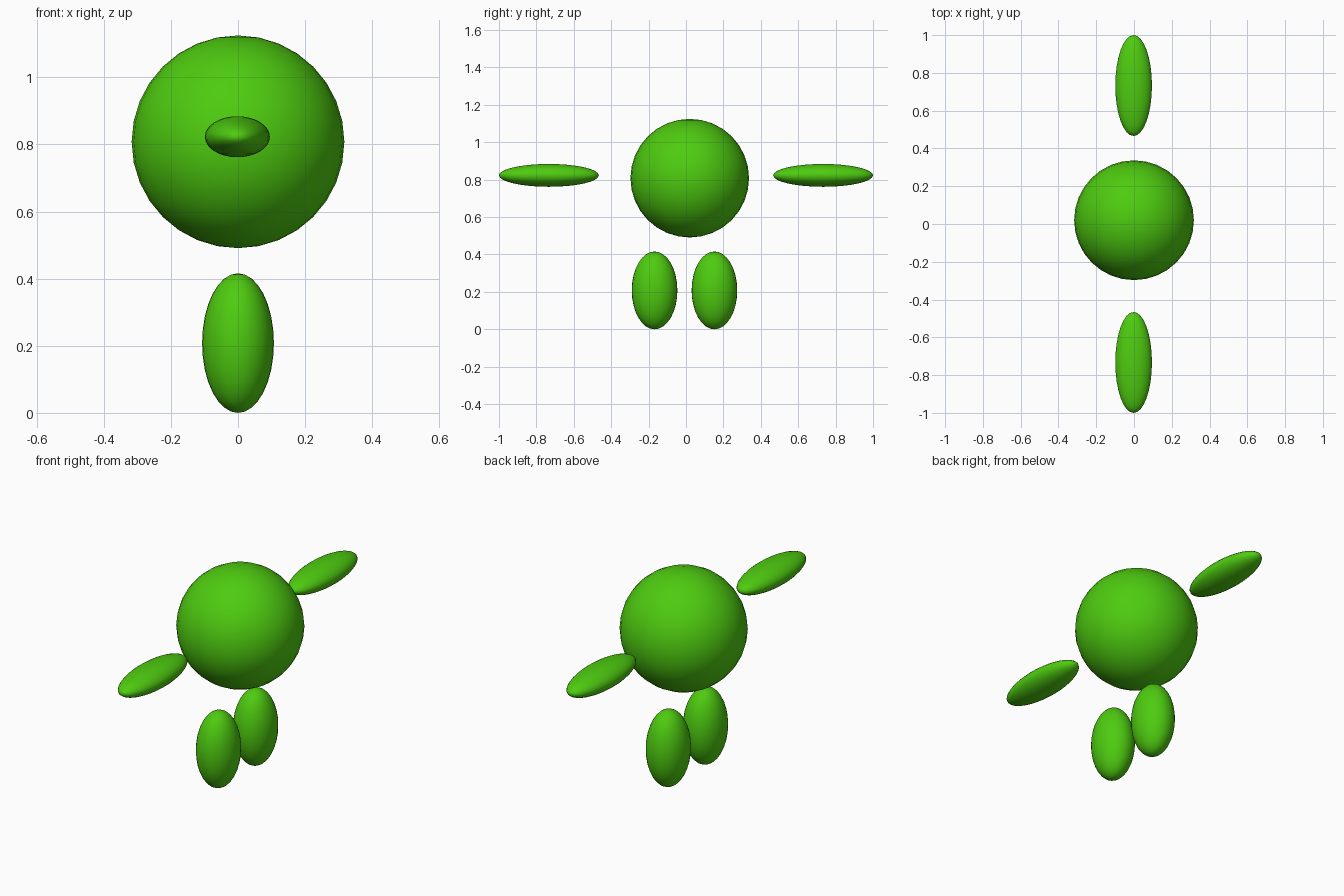
import bpy

if "Cube" in bpy.data.objects:
    bpy.data.objects.remove(bpy.data.objects["Cube"])

# Single green for the whole figure
green = bpy.data.materials.new("leaf_green")
green.diffuse_color = (0.076, 0.60, 0.005, 1.0)
green.use_nodes = True
green.node_tree.nodes["Principled BSDF"].inputs["Base Color"].default_value = green.diffuse_color


def ellipsoid(name, center, radii):
    """Smooth UV sphere stretched to the given radii."""
    bpy.ops.mesh.primitive_uv_sphere_add(segments=32, ring_count=16, radius=1, location=center)
    ob = bpy.context.object
    ob.name = name
    ob.scale = radii
    bpy.ops.object.transform_apply(location=False, rotation=False, scale=True)
    bpy.ops.object.shade_smooth()
    ob.data.materials.append(green)
    return ob


# Round body
ellipsoid("body", (0, 0.02, 0.808), (0.317, 0.317, 0.317))

# Floating arms and legs, one on each side along y
for side, arm_y, leg_y in (("front", -0.733, -0.168), ("back", 0.733, 0.152)):
    ellipsoid(side + "_arm", (-0.002, arm_y, 0.823), (0.097, 0.267, 0.061))
    ellipsoid(side + "_leg", (0, leg_y, 0.208), (0.107, 0.122, 0.208))
